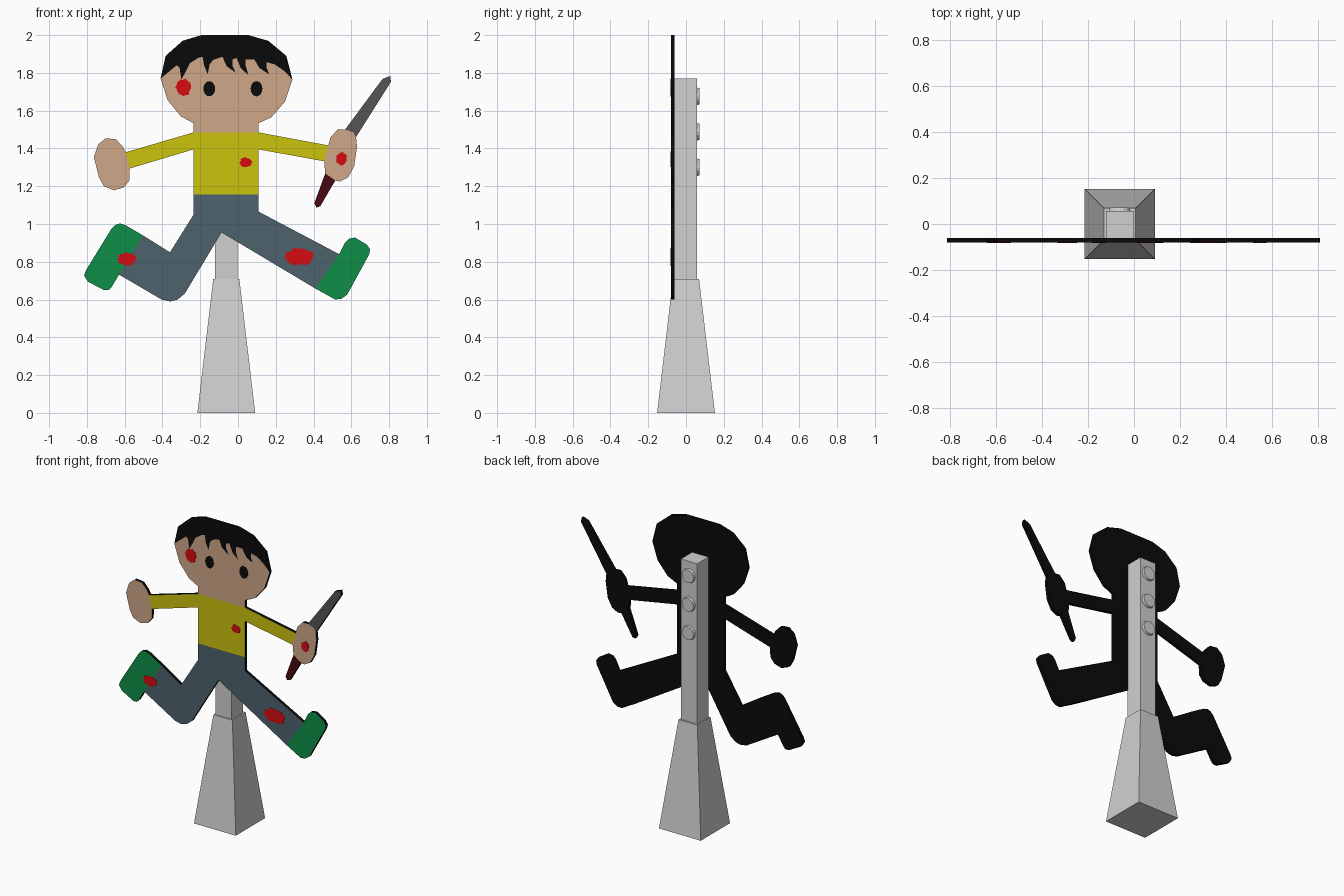
import bpy, bmesh, math, random
from mathutils import Matrix

if "Cube" in bpy.data.objects:
    bpy.data.objects.remove(bpy.data.objects["Cube"])

random.seed(4)


def material(name, r, g, b):
    lin = [((c / 255 + 0.055) / 1.055) ** 2.4 if c > 10 else c / 255 / 12.92 for c in (r, g, b)]
    m = bpy.data.materials.new(name)
    m.diffuse_color = (*lin, 1)
    m.use_nodes = True
    m.node_tree.nodes["Principled BSDF"].inputs["Base Color"].default_value = m.diffuse_color
    return m


BLACK = material("black", 10, 10, 10)
SKIN = material("skin", 207, 167, 135)
YELLOW = material("yellow", 204, 196, 14)
SLATE = material("slate blue", 78, 98, 109)
GREEN = material("green", 14, 143, 72)
STEEL = material("dark steel", 86, 84, 84)
MAROON = material("maroon", 72, 8, 14)
RED = material("red", 214, 12, 16)
GREY = material("light grey", 208, 208, 208)

FRONT, BACK = -0.08, -0.06      # cutout board
POST_X = -0.062                 # centre line of the stand


def finish(name, bm, mats):
    bmesh.ops.recalc_face_normals(bm, faces=bm.faces)
    if len(mats) > 1:           # second colour on everything but the front
        for f in bm.faces:
            f.material_index = 0 if f.normal.y < -0.9 else 1
    me = bpy.data.meshes.new(name)
    bm.to_mesh(me)
    bm.free()
    for m in mats:
        me.materials.append(m)
    ob = bpy.data.objects.new(name, me)
    bpy.context.collection.objects.link(ob)
    return ob


def board(name, pts, *mats, y0=FRONT, y1=BACK):
    """Flat board: outline in hundredths of a unit (x, z), extruded backwards."""
    bm = bmesh.new()
    face = bm.faces.new([bm.verts.new((x / 100, y0, z / 100)) for x, z in pts])
    ext = bmesh.ops.extrude_face_region(bm, geom=[face], use_keep_orig=True)
    for v in ext["geom"]:
        if isinstance(v, bmesh.types.BMVert):
            v.co.y = y1
    return finish(name, bm, mats)


def spot(name, x, z, rx, rz, mat, rough=0.0, n=20):
    """Thin painted oval, optionally with a ragged edge."""
    pts = []
    for i in range(n):
        a = 2 * math.pi * i / n
        k = 1 + random.uniform(-rough, rough)
        pts.append((x + rx * k * math.cos(a), z + rz * k * math.sin(a)))
    board(name, pts, mat, y0=FRONT - 0.002, y1=FRONT + 0.002)


# Head and hair share the jagged fringe line
fringe = [(-41, 177), (-32.5, 184), (-31, 183), (-30, 176.5), (-27.5, 181), (-25.6, 185),
          (-21, 188), (-18.7, 188.5), (-18, 184), (-16, 179.3), (-15, 184.6), (-13, 187),
          (-8.2, 188.5), (-6, 183.5), (-1.3, 180.2), (-3, 184), (-3, 187), (-0.8, 188),
          (1.5, 182.5), (5.5, 178.8), (4, 184), (4, 187), (8.7, 187), (11.4, 182.5),
          (16.5, 179.3), (15, 183), (15, 185.7), (19.3, 184.6), (24.5, 181), (28.8, 176.5)]
board("head", fringe + [(25, 165), (17.7, 156.5), (10.8, 153.3), (10.8, 148.5), (-23.5, 148.5),
                        (-23.5, 153.3), (-30.3, 157), (-37.2, 165.5)], SKIN, BLACK)
board("hair", fringe + [(25.6, 189), (16, 197), (5.5, 200), (-19.3, 200), (-29.3, 197),
                        (-38.3, 189)], BLACK)

# Shirt with both sleeves
board("shirt", [(-23.5, 148.5), (10.8, 148.5), (47.8, 141.6), (45.6, 133.2), (10.8, 139.5),
                (10.8, 115.7), (-23.5, 115.7), (-23.5, 139.5), (-57.3, 129.4), (-59.4, 138)],
      YELLOW, BLACK)

# Hands
board("left_hand", [(-76.3, 135.3), (-74, 142.2), (-70, 145.4), (-64.6, 144.8), (-61, 141),
                    (-59.4, 138), (-57.3, 129.4), (-57.5, 123), (-60.4, 119.4), (-65.7, 117.8),
                    (-71, 120), (-73.6, 124.7)], SKIN, BLACK)
board("right_hand", [(47.8, 141.6), (49, 146), (53, 150.2), (56.7, 150), (61, 148.5), (62.5, 146),
                     (63, 141), (61.5, 130.5), (58.3, 124.7), (54, 122.5), (51.5, 123),
                     (46.2, 126.8), (45.6, 133.2)], SKIN, BLACK)

# Knife
board("knife_blade", [(56.7, 150), (76.5, 176.8), (80.6, 178.3), (81, 175.3), (62.5, 146),
                      (61, 148.5)], STEEL, BLACK)
board("knife_handle", [(46.2, 126.8), (51.5, 123), (43.5, 109.3), (41.5, 108.7), (40.4, 111)],
      MAROON, BLACK)

# Trousers and shoes
board("trousers", [(-23.5, 115.7), (10.8, 115.7), (10.8, 106.6), (53.6, 84), (41, 65.8),
                   (-8.7, 95.5), (-28.2, 63.1), (-32, 60), (-36, 59), (-40.4, 60), (-63, 73.2),
                   (-50.4, 94), (-36, 85), (-23.5, 105)], SLATE, BLACK)
board("left_shoe", [(-50.4, 94), (-59.4, 99.3), (-62.5, 100.3), (-65, 99.5), (-67, 97.5),
                    (-80.5, 75.5), (-81.5, 72.7), (-79.5, 69.5), (-71, 65), (-68.5, 65),
                    (-66.8, 66.8), (-63, 73.2)], GREEN, BLACK)
board("right_shoe", [(53.6, 84), (56.7, 90.2), (58.8, 92.3), (62, 92.8), (68.3, 89), (70, 86.5),
                     (69.4, 83.8), (57.8, 62.6), (55, 60.5), (51.5, 60), (41, 65.8)],
      GREEN, BLACK)

# Eyes
for side, x in (("left", -15.2), ("right", 9.8)):
    spot(side + "_eye", x, 171.6, 3.1, 4, BLACK)

# Red paint splashes
for name, x, z, rx, rz in (("cheek", -28.8, 172.4, 4, 4.5), ("shirt", 4.2, 132.6, 3.2, 2.5),
                           ("hand", 54.8, 134.6, 3, 3.4), ("leg", 32.5, 82.8, 7.2, 4.6),
                           ("shoe", -58.8, 81.3, 4.8, 3.3)):
    spot(name + "_splash", x, z, rx, rz, RED, rough=0.12, n=28)


# Stand: tapered foot and square post
def square_taper(name, z0, z1, half0, half1, y=0.0):
    bm = bmesh.new()
    rings = [[bm.verts.new((POST_X + sx * h, y + sy * h, z))
              for sx, sy in ((-1, -1), (1, -1), (1, 1), (-1, 1))]
             for z, h in ((z0, half0), (z1, half1))]
    bm.faces.new(rings[0])
    bm.faces.new(rings[1])
    for i in range(4):
        j = (i + 1) % 4
        bm.faces.new((rings[0][i], rings[0][j], rings[1][j], rings[1][i]))
    finish(name, bm, [GREY])


square_taper("stand_foot", 0, 0.71, 0.153, 0.069)
square_taper("stand_post", 0.70, 1.77, 0.06, 0.06, y=-0.003)

# Bolt heads on the back of the post
for i, z in enumerate((1.30, 1.488, 1.676)):
    bm = bmesh.new()
    bmesh.ops.create_cone(bm, cap_ends=True, segments=16, radius1=0.048, radius2=0.043, depth=0.02,
                          matrix=Matrix.Translation((POST_X, 0.061, z))
                          @ Matrix.Rotation(-math.pi / 2, 4, 'X'))
    finish(f"bolt_{i + 1}", bm, [GREY])
